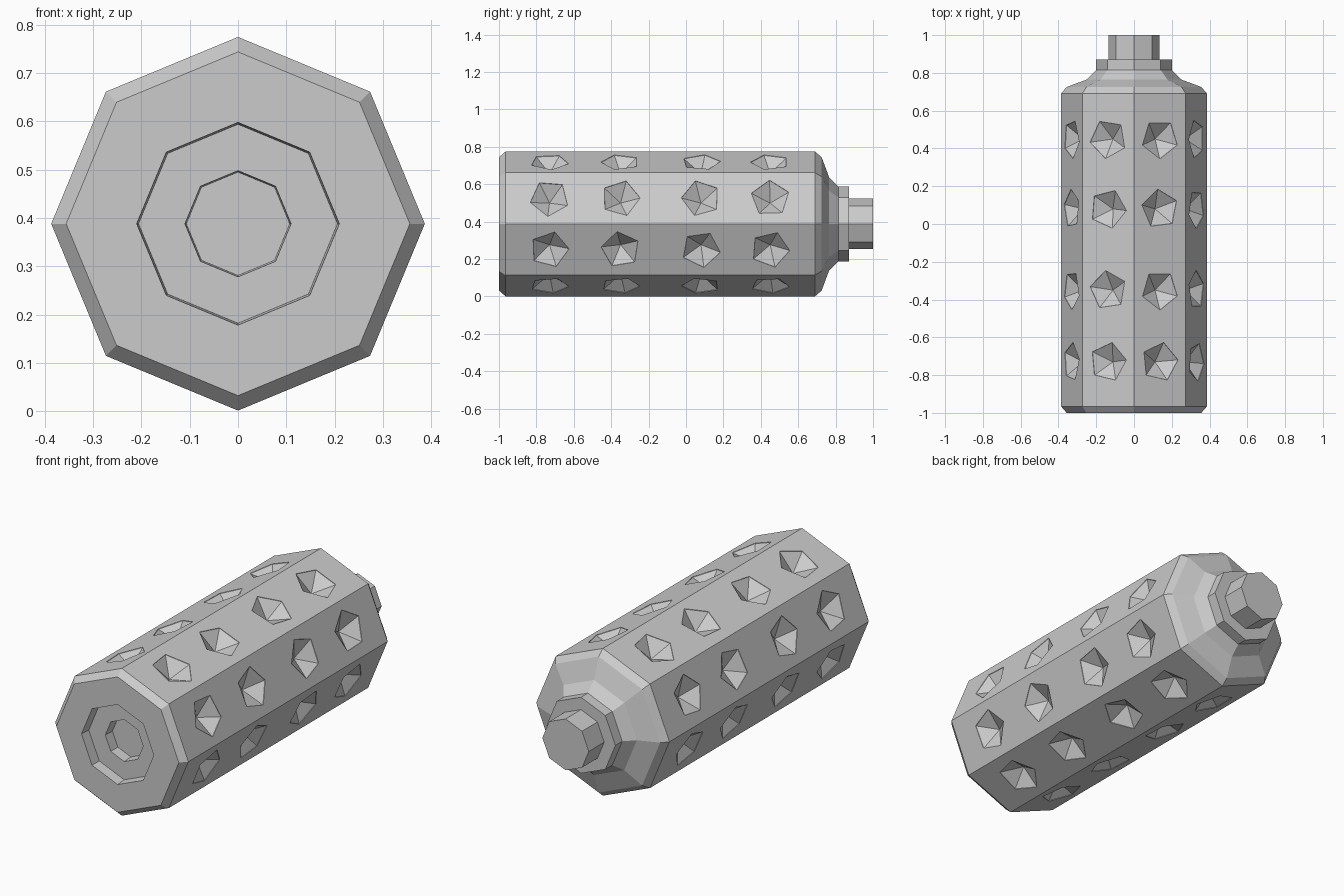
import bpy, bmesh, math, random
from mathutils import Matrix, Vector

if "Cube" in bpy.data.objects:
    bpy.data.objects.remove(bpy.data.objects["Cube"])

SIDES, CZ = 8, 0.388
random.seed(4)


def make_object(name, bm):
    bmesh.ops.recalc_face_normals(bm, faces=bm.faces)
    mesh = bpy.data.meshes.new(name)
    bm.to_mesh(mesh)
    bm.free()
    ob = bpy.data.objects.new(name, mesh)
    bpy.context.collection.objects.link(ob)
    return ob


def lathe(name, profile):
    """Octagonal solid about the y axis from (radius, y) pairs."""
    bm = bmesh.new()
    rings = []
    for r, y in profile:
        rings.append([bm.verts.new((r * math.cos(i * math.tau / SIDES), y,
                                    CZ + r * math.sin(i * math.tau / SIDES)))
                      for i in range(SIDES)])
    for a, b in zip(rings, rings[1:]):
        for i in range(SIDES):
            j = (i + 1) % SIDES
            bm.faces.new((a[i], a[j], b[j], b[i]))
    bm.faces.new(rings[0])
    bm.faces.new(rings[-1])
    return make_object(name, bm)


# body: stepped front recess, chamfered barrel, sloped shoulder and collar
body = lathe("body", [
    (0.107, -0.89), (0.11, -0.945), (0.206, -0.945), (0.21, -1.0),
    (0.356, -1.0), (0.387, -0.965), (0.387, 0.69), (0.357, 0.725),
    (0.25, 0.765), (0.2, 0.815), (0.2, 0.872)])

# nozzle at the back
lathe("nozzle", [(0.135, 0.86), (0.135, 1.0)])

# faceted grip dents: icosahedra sunk into every barrel face
R, LIFT = 0.117, 0.05
apothem = 0.387 * math.cos(math.pi / SIDES)
bm = bmesh.new()
for i in range(SIDES):
    a = (i + 0.5) * math.tau / SIDES
    n = Vector((math.cos(a), 0, math.sin(a)))
    turn = n.to_track_quat('Z', 'Y').to_matrix().to_4x4()
    for y in (-0.73, -0.35, 0.08, 0.45):
        pos = n * (apothem + LIFT) + Vector((0, y, CZ))
        spin = Matrix.Rotation(random.uniform(0, math.tau), 4, 'Z')
        bmesh.ops.create_icosphere(bm, subdivisions=1, radius=R,
                                   matrix=Matrix.Translation(pos) @ turn @ spin)
# neighbouring cutters stay apart because each sits on its own face
cutter = make_object("dent_cutter", bm)
cutter.hide_render = True

mod = body.modifiers.new("dents", 'BOOLEAN')
mod.operation = 'DIFFERENCE'
mod.solver = 'EXACT'
mod.object = cutter
bpy.context.view_layer.objects.active = body
body.select_set(True)
bpy.ops.object.modifier_apply(modifier=mod.name)
bpy.data.objects.remove(cutter, do_unlink=True)
